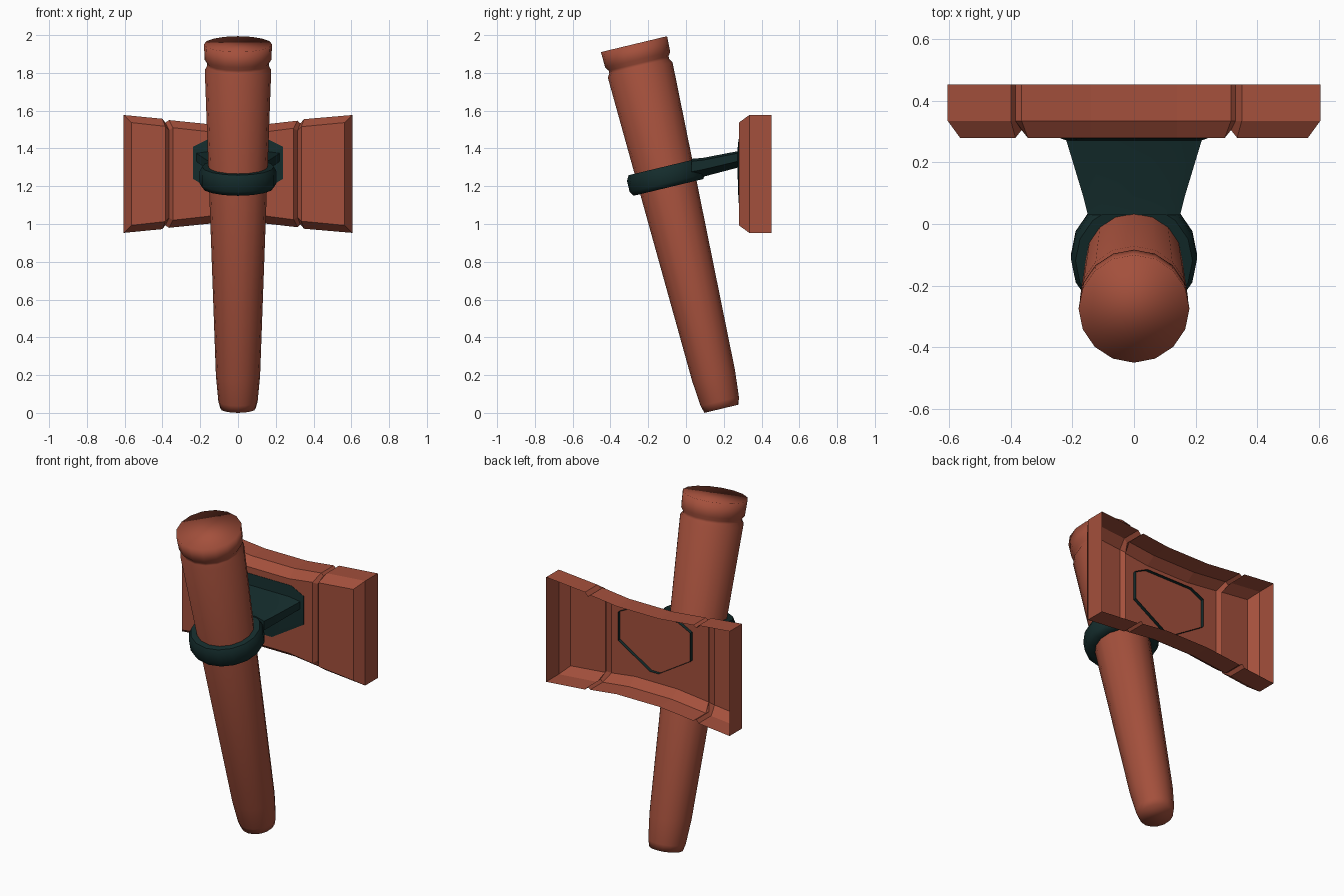
import bpy, bmesh, math
from mathutils import Matrix

if "Cube" in bpy.data.objects:
    bpy.data.objects.remove(bpy.data.objects["Cube"])

def material(name, rgb):
    m = bpy.data.materials.new(name)
    m.diffuse_color = (*rgb, 1)
    m.use_nodes = True
    m.node_tree.nodes["Principled BSDF"].inputs["Base Color"].default_value = m.diffuse_color
    return m

RUST = material("rust_red", (0.37, 0.08, 0.045))
GREEN = material("dark_green", (0.007, 0.025, 0.025))
# local torch frame: leans forward out of the wall
TILT = Matrix.Translation((0, 0.188, 0.022)) @ Matrix.Rotation(math.radians(13.5), 4, 'X')

def loft(name, sections, mat, closed=True, cap_start=False, cap_end=False, loop=False,
         matrix=None, angle=None, extra=()):
    """Bridge equal-length point sections with quads."""
    bm = bmesh.new()
    rows = [[bm.verts.new(p) for p in s] for s in sections]
    n = len(rows[0])
    pairs = list(zip(rows, rows[1:])) + ([(rows[-1], rows[0])] if loop else [])
    for a, b in pairs:
        for i in range(n if closed else n - 1):
            j = (i + 1) % n
            bm.faces.new((a[i], a[j], b[j], b[i]))
    if cap_start:
        bm.faces.new(rows[0][::-1])
    if cap_end:
        bm.faces.new(rows[-1])
    for r, ids in extra:
        bm.faces.new([rows[r][i] for i in ids])
    bmesh.ops.recalc_face_normals(bm, faces=bm.faces[:])
    if matrix:
        bm.transform(matrix)
    me = bpy.data.meshes.new(name)
    bm.to_mesh(me)
    bm.free()
    me.materials.append(mat)
    ob = bpy.data.objects.new(name, me)
    bpy.context.collection.objects.link(ob)
    if angle:
        bpy.context.view_layer.objects.active = ob
        ob.select_set(True)
        bpy.ops.object.shade_smooth_by_angle(angle=math.radians(angle))
        ob.select_set(False)
    return ob

def circle(r, z, n=16):
    return [(r * math.cos(2 * math.pi * i / n), r * math.sin(2 * math.pi * i / n), z)
            for i in range(n)]

# tapered torch handle with a grooved cap
handle = [(0.093, 0), (0.104, 0.04), (0.117, 0.18), (0.176, 1.845), (0.163, 1.866),
          (0.163, 1.88), (0.177, 1.90), (0.18, 1.985)]
loft("torch_handle", [circle(r, t) for r, t in handle], RUST,
     cap_start=True, cap_end=True, matrix=TILT, angle=100)

# holding ring around the handle
ring = [(0.15, 1.205), (0.19, 1.205), (0.205, 1.23), (0.205, 1.29), (0.19, 1.317), (0.15, 1.317)]
loft("holder_ring", [circle(r, t) for r, t in ring], GREEN, loop=True, matrix=TILT, angle=60)

# arm flaring into a shield shaped foot on the wall plate
half = [(0.66, 1.0), (1.0, 0.88), (1.0, 0.38), (0.12, 0.0)]
shield = half + [(-x, z) for x, z in reversed(half)]

def arm_section(y, w, z0, z1):
    return [(x * w, y, z0 + (z1 - z0) * z) for x, z in shield]

loft("holder_arm", [arm_section(0.03, 0.15, 1.235, 1.345), arm_section(0.09, 0.165, 1.25, 1.35),
                    arm_section(0.272, 0.22, 1.298, 1.385), arm_section(0.278, 0.238, 1.11, 1.45),
                    arm_section(0.30, 0.238, 1.11, 1.45)], GREEN, cap_start=True, angle=40)

# open-backed wall plate with bevelled front and two grooves
# station: back x, front x, half height, groove depth
stations = [(-0.605, -0.565, 0.312, 0), (-0.40, -0.385, 0.292, 0), (-0.385, -0.365, 0.272, 0.025),
            (-0.365, -0.345, 0.285, 0), (-0.14, -0.14, 0.262, 0), (0.14, 0.14, 0.262, 0),
            (0.315, 0.295, 0.282, 0), (0.33, 0.315, 0.268, 0.025), (0.35, 0.335, 0.29, 0),
            (0.605, 0.565, 0.312, 0)]

def plate_section(xb, xf, h, g):
    top = [(xb, 0.453, h), (xb, 0.335, h), (xf, 0.28 + g, h - 0.04)]
    pts = top + [(x, y, -z) for x, y, z in reversed(top)]
    return [(x, y, z + 1.265) for x, y, z in pts]

ends = [(r, q) for r in (0, -1) for q in ((0, 1, 4, 5), (1, 2, 3, 4))]
loft("wall_plate", [plate_section(*s) for s in stations], RUST, closed=False, extra=ends)
